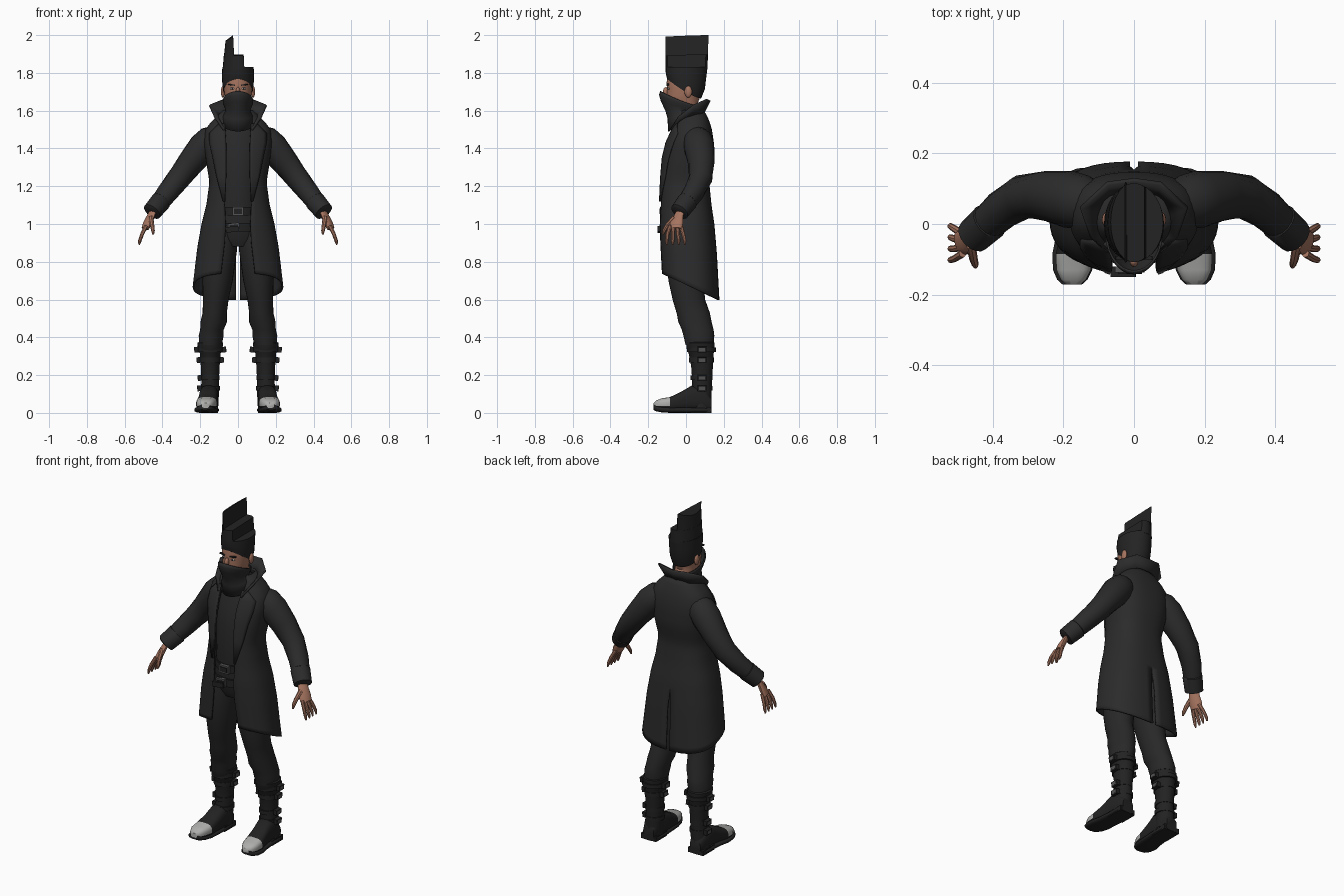
import bpy, bmesh
from math import sin, cos, pi, asin, radians
from mathutils import Vector, Matrix

if "Cube" in bpy.data.objects:
    bpy.data.objects.remove(bpy.data.objects["Cube"])


def material(name, r, g, b):
    m = bpy.data.materials.new(name)
    m.use_nodes = True
    m.diffuse_color = (r, g, b, 1)
    m.node_tree.nodes["Principled BSDF"].inputs["Base Color"].default_value = (r, g, b, 1)
    return m


COAT = material("coat black", .024, .024, .025)
CLOTH = material("shirt and trousers black", .021, .021, .022)
HAIR = material("hair black", .017, .017, .018)
LEATHER = material("leather black", .016, .016, .016)
SKIN = material("skin", .38, .175, .115)
CAP = material("toe cap grey", .42, .42, .41)
METAL = material("buckle metal", .09, .09, .09)
WHITE = material("eye white", .5, .47, .44)


def finish(name, bm, mats, mirror, thick=0, rule=None):
    """Turn a bmesh into a smooth-shaded object with its modifiers."""
    bmesh.ops.recalc_face_normals(bm, faces=bm.faces)
    if rule:
        for f in bm.faces:
            f.material_index = rule(f.calc_center_median())
    me = bpy.data.meshes.new(name)
    bm.to_mesh(me)
    bm.free()
    for m in mats:
        me.materials.append(m)
    ob = bpy.data.objects.new(name, me)
    bpy.context.collection.objects.link(ob)
    bpy.ops.object.select_all(action='DESELECT')
    ob.select_set(True)
    bpy.context.view_layer.objects.active = ob
    bpy.ops.object.shade_smooth_by_angle(angle=radians(42))
    if mirror:
        ob.modifiers.new("Mirror", 'MIRROR')
    if thick:
        s = ob.modifiers.new("Solidify", 'SOLIDIFY')
        s.thickness, s.offset = thick, 0
    return ob


def loft(name, rings, *mats, mirror=False, closed=True, thick=0, rule=None):
    """Skin a list of point rows; closed rows also get end caps."""
    bm = bmesh.new()
    rows = [[bm.verts.new(p) for p in r] for r in rings]
    n = len(rows[0])
    for a, b in zip(rows, rows[1:]):
        for i in range(n if closed else n - 1):
            j = (i + 1) % n
            bm.faces.new((a[i], a[j], b[j], b[i]))
    if closed and not thick:
        bm.faces.new(rows[0])
        bm.faces.new(rows[-1])
    return finish(name, bm, mats, mirror, thick, rule)


def oval(zf, zb, cx, cy, rx, ry, limit=9, n=28):
    """Level ring whose height runs from zf in front to zb behind."""
    out = []
    for i in range(n):
        t = 2 * pi * i / n
        z = zb + (zf - zb) * ((1 + cos(t)) / 2) ** 1.4
        out.append((min(cx + rx * sin(t), limit), cy - ry * cos(t), z))
    return out


def column(name, rows, mat, **kw):
    return loft(name, [oval(z, z, cx, cy, rx, ry) for z, cx, cy, rx, ry in rows], mat, **kw)


def tube(name, path, mat, flat=1, n=16):
    """Mirrored tube through (x, y, z, radius) points."""
    pts = [Vector(p[:3]) for p in path]
    rings = []
    for i, c in enumerate(pts):
        d = pts[min(i + 1, len(pts) - 1)] - pts[max(i - 1, 0)]
        q = d.to_track_quat('Z', 'Y')
        r = path[i][3]
        rings.append([c + q @ Vector((r * cos(2 * pi * k / n), r * flat * sin(2 * pi * k / n), 0))
                      for k in range(n)])
    return loft(name, rings, mat, mirror=True)


def solid(name, loc, size, mat, tilt=0, mirror=False, ball=False):
    """Box or ellipsoid of the given full size."""
    bm = bmesh.new()
    m = Matrix.Translation(loc) @ Matrix.Rotation(tilt, 4, 'Y') @ Matrix.Diagonal((*size, 1))
    if ball:
        bmesh.ops.create_uvsphere(bm, u_segments=14, v_segments=8, radius=.5, matrix=m)
    else:
        bmesh.ops.create_cube(bm, size=1, matrix=m)
    return finish(name, bm, [mat], mirror)


# Coat: height, half width, front y, back y, half opening
PROFILE = [(1.60, .075, -.03, .09, .05), (1.555, .12, -.045, .115, .07), (1.51, .165, -.06, .13, .068),
           (1.44, .178, -.095, .142, .065), (1.34, .165, -.12, .142, .064), (1.22, .146, -.13, .118, .066),
           (1.10, .163, -.135, .13, .07), (1.0, .188, -.138, .145, .065), (.85, .21, -.135, .158, .07),
           (.6, .235, -.128, .172, .09)]


def profile(z):
    for a, b in zip(PROFILE, PROFILE[1:]):
        if z >= b[0] - 1e-6:
            k = (a[0] - z) / (a[0] - b[0])
            return [p + (q - p) * k for p, q in zip(a[1:], b[1:])]


def front_y(x, z):
    w, yf, yb, _ = profile(z)
    s = min(1, (x / w) ** 1.25)
    return (yf + yb) / 2 - (yb - yf) / 2 * (1 - s * s) ** .4


rows, cols = [], 20
for i in range(31):
    u = 1.6 - i / 30
    w, yf, yb, gap = profile(u)
    start = asin((gap / w) ** 1.25)
    row = []
    for j in range(cols + 1):
        a = start + (pi - start) * j / cols
        c = cos(a)
        y = (yf + yb) / 2 - (yb - yf) / 2 * (abs(c) ** .8) * (1 if c > 0 else -1)
        x = w * max(sin(a), 0) ** .8 if j < cols else max(0, min(.011, (.95 - u) * .1))
        # Slanted hem, longer behind
        z = u if u > 1 else 1 - (1 - u) / .4 * (.26 + .47 * (y + .13))
        row.append((x, y, z))
    rows.append(row)
loft("coat", rows, COAT, mirror=True, closed=False, thick=.01)

# Lapels lying on the coat front
rows = []
for z, a, b in [(1.53, .07, .1), (1.48, .066, .15), (1.43, .063, .15), (1.35, .062, .132),
                (1.25, .063, .112), (1.12, .068, .078)]:
    xs = [a + (b - a) * k / 5 for k in range(6)]
    rows.append([(x, front_y(x, z) - .011, z) for x in xs])
loft("lapel", rows, COAT, mirror=True, closed=False, thick=.009)

# Flared pointed collar
low = [(0, .085, 1.575), (.07, .075, 1.575), (.095, .02, 1.56), (.09, -.035, 1.535), (.068, -.07, 1.49)]
high = [(0, .125, 1.655), (.075, .115, 1.66), (.15, .045, 1.63), (.12, -.04, 1.565), (.075, -.08, 1.5)]
loft("collar", [low, high], COAT, mirror=True, closed=False, thick=.012)

# Sleeves and cuffs
tube("sleeve", [(.11, .055, 1.465, .06), (.145, .062, 1.445, .077), (.185, .07, 1.405, .081),
                (.25, .08, 1.325, .071), (.315, .077, 1.24, .063), (.375, .04, 1.165, .056),
                (.445, -.025, 1.075, .046)], COAT)
tube("cuff", [(.405, .012, 1.125, .048), (.409, .008, 1.12, .055), (.455, -.034, 1.065, .051),
              (.457, -.036, 1.062, .04)], COAT)

# Hands
tube("palm", [(.447, -.027, 1.075, .024), (.462, -.04, 1.04, .03), (.478, -.05, 1.005, .038),
              (.492, -.055, .975, .034)], SKIN, flat=.5)
for i in range(4):
    tube("finger", [(.486, -.084 + .019 * i, .99, .011), (.508, -.098 + .028 * i, .945, .010),
                    (.52, -.102 + .032 * i, .91, .009), (.524, -.102 + .032 * i, .89, .004)], SKIN, n=8)
tube("thumb", [(.462, -.06, 1.035, .014), (.455, -.098, .995, .012), (.45, -.115, .965, .010),
               (.449, -.122, .945, .005)], SKIN, n=8)

# Shirt, hips and belts
column("shirt", [(1.04, 0, 0, .12, .113), (1.1, 0, 0, .118, .116), (1.2, 0, -.008, .115, .112),
                 (1.32, 0, .002, .12, .11), (1.42, 0, .012, .125, .102), (1.5, 0, .025, .12, .078),
                 (1.57, 0, .03, .07, .055)], CLOTH)
column("hips", [(.88, 0, 0, .09, .08), (.92, 0, 0, .13, .1), (1.0, 0, 0, .135, .112),
                (1.06, 0, 0, .125, .114)], CLOTH)
column("belt", [(1.045, 0, 0, .122, .124), (1.09, 0, 0, .122, .124)], LEATHER)
low_belt = column("low_belt", [(.96, 0, 0, .13, .124), (1.005, 0, 0, .13, .124)], LEATHER)
for x, z, tilt in [(0, 1.067, 0), (-.022, .982, -.1)]:
    solid("buckle", (x, -.129, z), (.06, .016, .046), METAL, tilt)
    solid("buckle_inset", (x, -.134, z), (.044, .014, .028), LEATHER, tilt)
solid("belt_pouch", (-.03, -.135, .972), (.07, .03, .03), LEATHER, -.1)

# Legs
column("trouser_leg", [(.97, .075, 0, .07, .095), (.87, .092, -.008, .088, .1), (.7, .108, 0, .08, .093),
                       (.6, .118, .015, .068, .086), (.53, .123, .038, .064, .088), (.48, .129, .048, .07, .088),
                       (.44, .138, .062, .062, .084), (.41, .142, .068, .066, .082), (.36, .146, .072, .06, .074)],
       CLOTH, mirror=True)

# Boots
column("boot_shaft", [(.375, .147, .076, .062, .07), (.37, .147, .076, .068, .076), (.33, .147, .078, .064, .073),
                      (.315, .147, .08, .055, .066), (.25, .147, .085, .05, .058), (.17, .147, .085, .046, .052),
                      (.1, .15, .083, .049, .053), (.03, .155, .08, .05, .054)], LEATHER, mirror=True)


def foot_ring(y, cx, rx, z0, z1, n=20):
    ring = []
    for k in range(n):
        t = 2 * pi * (k + .5) / n
        s, c = sin(t), cos(t)
        ring.append((cx + rx * (abs(s) ** .7) * (1 if s > 0 else -1), y,
                     (z0 + z1) / 2 + (z1 - z0) / 2 * (abs(c) ** .7) * (1 if c > 0 else -1)))
    return ring


foot = [(.135, .155, .035, .01, .08), (.1, .155, .049, .01, .13), (.03, .155, .05, .01, .145),
        (-.03, .16, .051, .01, .11), (-.085, .167, .055, .01, .084), (-.13, .171, .049, .013, .077),
        (-.158, .172, .036, .018, .066), (-.172, .172, .02, .026, .052)]
loft("boot_foot", [foot_ring(*f) for f in foot], LEATHER, CAP, mirror=True,
     rule=lambda c: int(c.y < -.085 and c.z > .036))
loft("sole", [foot_ring(y, cx + .003, rx + .007, max(0, z0 - .01), z0 + .02) for y, cx, rx, z0, _ in foot],
     LEATHER, mirror=True)
solid("heel", (.157, .08, .015), (.1, .105, .03), LEATHER, mirror=True)

# Boot straps with side buckles
for z, rx, ry, both in [(.335, .068, .077, 1), (.28, .056, .065, 1), (.185, .05, .057, 0), (.13, .052, .057, 0)]:
    column("boot_strap", [(z - .012, .147, .082, rx, ry), (z + .012, .147, .082, rx, ry)], LEATHER, mirror=True)
    for side in (1, -1)[:1 + both]:
        solid("strap_end", (.147 + side * (rx + .003), .085, z), (.026, .046, .03), LEATHER, .1, mirror=True)
        solid("strap_buckle", (.147 + side * (rx + .013), .085, z), (.008, .03, .018), METAL, .1, mirror=True)

# Head
column("head", [(1.52, 0, .02, .05, .05), (1.61, 0, .015, .055, .06), (1.64, 0, -.02, .062, .082),
                (1.68, 0, -.012, .07, .09), (1.72, 0, -.008, .076, .092), (1.745, 0, -.006, .077, .098),
                (1.79, 0, 0, .074, .095)], SKIN)
solid("nose", (0, -.106, 1.7), (.024, .032, .05), SKIN, ball=True)
solid("ear", (.08, .012, 1.7), (.022, .04, .062), SKIN, mirror=True, ball=True)
solid("eye", (.031, -.092, 1.717), (.024, .012, .012), WHITE, mirror=True, ball=True)
solid("iris", (.031, -.0965, 1.717), (.01, .006, .011), HAIR, mirror=True, ball=True)
solid("eyebrow", (.034, -.096, 1.737), (.036, .012, .007), HAIR, -.12, mirror=True)

# Face scarf, peaked over the nose and pointed on the chest
scarf = [(1.49, 1.565, -.005, .088, .088), (1.555, 1.585, -.008, .078, .086), (1.6, 1.595, -.018, .062, .088),
         (1.65, 1.605, -.028, .07, .102), (1.685, 1.615, -.031, .077, .109), (1.703, 1.625, -.03, .078, .104)]
loft("scarf", [oval(zf, zb, 0, cy, rx, ry) for zf, zb, cy, rx, ry in scarf], COAT, thick=.006)

# Hair: a cap and two stepped crests
cap = [(1.768, 1.665, -.01, .078, .09), (1.785, 1.715, -.002, .083, .102), (1.795, 1.775, 0, .085, .107),
       (1.83, 1.83, .003, .083, .111)]
loft("hair_cap", [oval(zf, zb, 0, cy, rx, ry) for zf, zb, cy, rx, ry in cap], HAIR)
loft("hair_step", [oval(1.82, 1.82, 0, .003, .081, .111, .034), oval(1.893, 1.898, 0, .004, .075, .112, .03)], HAIR)
crest = loft("hair_crest", [oval(1.885, 1.885, 0, .004, .075, .112, -.02),
                            oval(1.992, 2, 0, .005, .066, .114, -.026)], HAIR)
for v in crest.data.vertices:
    if v.co.z > 1.95:
        v.co.z += .7 * (v.co.x + .026)
